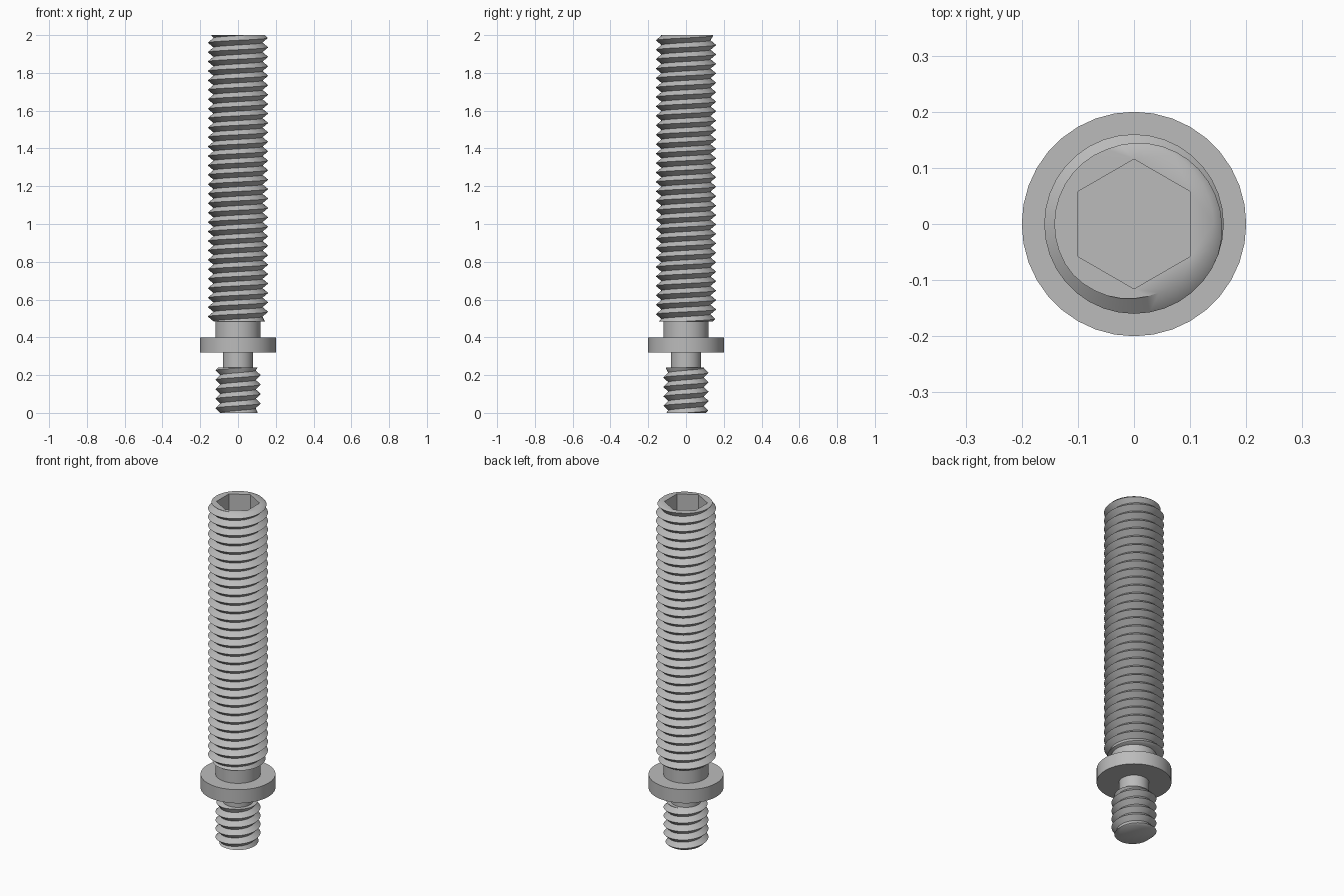
import bpy, bmesh, math

if "Cube" in bpy.data.objects:
    bpy.data.objects.remove(bpy.data.objects["Cube"])

SEG = 36
steel = bpy.data.materials.new("steel grey")
steel.diffuse_color = (0.5, 0.5, 0.5, 1)
steel.use_nodes = True
steel.node_tree.nodes["Principled BSDF"].inputs["Base Color"].default_value = steel.diffuse_color


def finish(name, bm, angle):
    bmesh.ops.remove_doubles(bm, verts=bm.verts, dist=1e-5)
    bmesh.ops.dissolve_degenerate(bm, edges=bm.edges, dist=1e-5)
    bmesh.ops.recalc_face_normals(bm, faces=bm.faces)
    mesh = bpy.data.meshes.new(name)
    bm.to_mesh(mesh)
    bm.free()
    mesh.materials.append(steel)
    ob = bpy.data.objects.new(name, mesh)
    bpy.context.collection.objects.link(ob)
    bpy.ops.object.select_all(action='DESELECT')
    ob.select_set(True)
    bpy.context.view_layer.objects.active = ob
    bpy.ops.object.shade_smooth_by_angle(angle=math.radians(angle))
    return ob


def disc(name, r, z0, z1):
    bm = bmesh.new()
    bmesh.ops.create_cone(bm, cap_ends=True, segments=SEG, radius1=r, radius2=r, depth=z1 - z0)
    bmesh.ops.translate(bm, verts=bm.verts, vec=(0, 0, (z0 + z1) / 2))
    return finish(name, bm, 30)


def thread(name, major, depth, pitch, z0, z1, hex_r=0, hex_depth=0):
    """Right-handed V thread with chamfered ends and an optional hex socket."""
    bm = bmesh.new()
    end_r = major - depth * 0.6

    def vert(a, row):
        z = min(max(z0 + (a / SEG + row / 2) * pitch, z0), z1)
        phase = ((z - z0) / pitch - a / SEG) % 1
        r = major - depth * (1 - abs(2 * phase - 1))       # crest at phase 0
        r = min(r, end_r + min(z - z0, z1 - z))            # end chamfers
        t = 2 * math.pi * a / SEG
        return bm.verts.new((r * math.cos(t), r * math.sin(t), z))

    # helical flanks, clamped to the two end planes
    rows = int(2 * (z1 - z0) / pitch) + 2
    grid = [[vert(a, k) for a in range(SEG + 1)] for k in range(-3, rows + 1)]
    for lo, hi in zip(grid, grid[1:]):
        for a in range(SEG):
            quad = (lo[a], lo[a + 1], hi[a + 1], hi[a])
            if max(v.co.z for v in quad) - min(v.co.z for v in quad) > 1e-7:
                bm.faces.new(quad)
    # bottom cap
    bm.faces.new(grid[0][:SEG])
    rim = grid[-1][:SEG]
    if not hex_r:
        bm.faces.new(rim)
    else:
        # rim around the socket, then socket walls and floor
        def hexagon(z):
            return [bm.verts.new((hex_r * math.cos(math.radians(30 + 60 * i)),
                                  hex_r * math.sin(math.radians(30 + 60 * i)), z)) for i in range(6)]
        top, floor = hexagon(z1), hexagon(z1 - hex_depth)
        step = SEG // 6
        for i in range(6):
            start = i * step + step // 2
            fan = [rim[(start + j) % SEG] for j in range(step + 1)]
            half = step // 2
            j = (i + 1) % 6
            for n in range(step):
                bm.faces.new((fan[n], fan[n + 1], top[i] if n < half else top[j]))
            bm.faces.new((top[i], fan[half], top[j]))
            bm.faces.new((top[i], top[j], floor[j], floor[i]))
        bm.faces.new(floor)
    return finish(name, bm, 50)


thread("lower_thread", 0.12, 0.026, 0.05, 0.0, 0.24)
disc("lower_neck", 0.08, 0.24, 0.32)
disc("collar", 0.2, 0.32, 0.40)
disc("upper_neck", 0.12, 0.40, 0.49)
thread("upper_thread", 0.16, 0.03, 0.05, 0.485, 2.0, 0.1155, 0.2)
